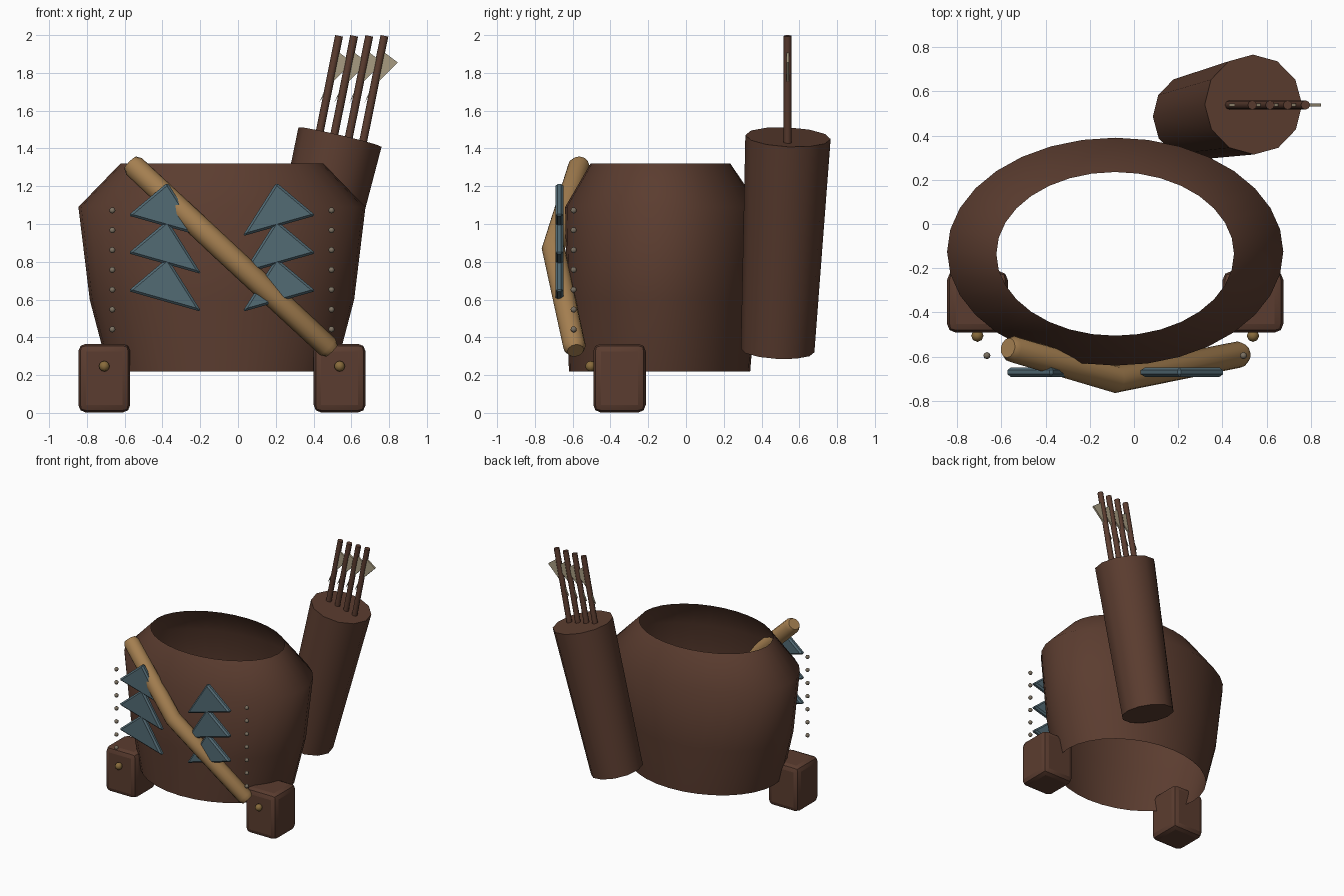
import bpy, bmesh
from math import cos, sin, pi, radians
from mathutils import Vector

if "Cube" in bpy.data.objects:
    bpy.data.objects.remove(bpy.data.objects["Cube"])

CX = -0.085  # symmetry plane of the armour


def material(name, rgb):
    m = bpy.data.materials.new(name)
    m.use_nodes = True
    m.diffuse_color = (*rgb, 1)
    m.node_tree.nodes["Principled BSDF"].inputs["Base Color"].default_value = (*rgb, 1)
    return m


LEATHER = material("brown leather", (0.105, 0.046, 0.029))
STRAP = material("tan strap", (0.37, 0.21, 0.08))
BLUE = material("slate blue", (0.085, 0.145, 0.175))
FEATHER = material("pale feather", (0.39, 0.33, 0.22))
STUD = material("dull metal", (0.2, 0.165, 0.12))
GOLD = material("brass", (0.25, 0.15, 0.045))


def finish(name, bm, mat, smooth=None):
    bmesh.ops.recalc_face_normals(bm, faces=bm.faces)
    me = bpy.data.meshes.new(name)
    bm.to_mesh(me)
    bm.free()
    me.materials.append(mat)
    if smooth:
        me.shade_smooth()
        me.set_sharp_from_angle(angle=radians(smooth))
    ob = bpy.data.objects.new(name, me)
    bpy.context.collection.objects.link(ob)
    return ob


def loft(name, rings, mat, caps, smooth):
    bm = bmesh.new()
    loops = [[bm.verts.new(p) for p in ring] for ring in rings]
    n = len(loops[0])
    for a, b in zip(loops, loops[1:]):
        for i in range(n):
            j = (i + 1) % n
            bm.faces.new((a[i], a[j], b[j], b[i]))
    if caps:
        bm.faces.new(loops[0])
        bm.faces.new(loops[-1])
    return finish(name, bm, mat, smooth)


def rod(name, path, mat, sides=12, smooth=50):
    """Sweep circles along (point, radius) pairs; joints are mitred."""
    pts = [Vector(p) for p, r in path]
    rings = []
    for i, (p, r) in enumerate(path):
        d = (pts[min(i + 1, len(pts) - 1)] - pts[max(i - 1, 0)]).normalized()
        u = d.cross(Vector((0, 1, 0))).normalized()
        v = d.cross(u)
        rings.append([pts[i] + r * (cos(2 * pi * k / sides) * u + sin(2 * pi * k / sides) * v)
                      for k in range(sides)])
    return loft(name, rings, mat, True, smooth)


def plate(name, outline, y, thick, mat, bevel=0):
    """Extrude an x-z outline along y."""
    bm = bmesh.new()
    f = bm.faces.new([bm.verts.new((x, y - thick / 2, z)) for x, z in outline])
    new = bmesh.ops.extrude_face_region(bm, geom=[f])["geom"]
    bmesh.ops.translate(bm, vec=(0, thick, 0),
                        verts=[g for g in new if isinstance(g, bmesh.types.BMVert)])
    if bevel:
        bmesh.ops.bevel(bm, geom=bm.edges[:], offset=bevel, segments=1, affect='EDGES')
    return finish(name, bm, mat)


def ball(name, loc, r, mat):
    bm = bmesh.new()
    bmesh.ops.create_uvsphere(bm, u_segments=8, v_segments=6, radius=r)
    bmesh.ops.translate(bm, verts=bm.verts, vec=loc)
    return finish(name, bm, mat, 60)


# Open torso shell: (height, x radius, y radius, y centre)
profile = [(0.22, 0.6, 0.48, -0.14), (0.6, 0.7, 0.5, -0.13),
           (1.09, 0.76, 0.515, -0.125), (1.32, 0.537, 0.37, -0.135)]
loft("torso_shell",
     [[(CX + rx * cos(2 * pi * k / 32), cy + ry * sin(2 * pi * k / 32), z) for k in range(32)]
      for z, rx, ry, cy in profile], LEATHER, False, 60)

# Quiver
rod("quiver", [((0.275, 0.485, 0.33), 0.195), ((0.54, 0.54, 1.46), 0.226)], LEATHER)

# Arrows with feathers
for i in range(4):
    top = 0.535 + 0.08 * i

    def shaft_x(z):
        return top - 0.2 * (2 - z)

    rod(f"arrow_shaft_{i + 1}", [((shaft_x(1.3), 0.538, 1.3), 0.021),
                                 ((top, 0.538, 1.996), 0.021)], LEATHER, 8)
    outline = [(0.0, 1.92), (0.1, 1.855), (0.0, 1.73), (-0.034, 1.64), (0.0, 1.78)]
    plate(f"arrow_feather_{i + 1}", [(shaft_x(z) + dx, z) for dx, z in outline],
          0.538, 0.014, FEATHER)

# Diagonal chest strap, bent over the front
rod("chest_strap", [((-0.57, -0.56, 1.325), 0.045), ((-0.55, -0.565, 1.305), 0.06),
                    ((CX, -0.702, 0.87), 0.062),
                    ((0.475, -0.59, 0.35), 0.06), ((0.495, -0.585, 0.33), 0.045)], STRAP)

# Mirrored parts; s = 1 is the left side
for side, s in (("right", -1), ("left", 1)):
    # Layered pointed chest plates
    for i in range(3):
        z = 1.22 - 0.2 * i
        plate(f"{side}_chest_plate_{i + 1}",
              [(CX + s * 0.288, z), (CX + s * 0.497, z - 0.175), (CX + s * 0.108, z - 0.285)],
              -0.67, 0.042, BLUE, 0.012)

    # Rows of studs
    for i in range(7):
        ball(f"{side}_stud_{i + 1}", (CX + s * 0.58, -0.595, 1.072 - 0.105 * i), 0.016, STUD)

    # Belt pouch and its button
    bm = bmesh.new()
    bmesh.ops.create_cube(bm, size=1)
    bmesh.ops.scale(bm, verts=bm.verts, vec=(0.275, 0.278, 0.364))
    bmesh.ops.bevel(bm, geom=bm.edges[:], offset=0.04, segments=2, profile=0.5, affect='EDGES')
    bmesh.ops.translate(bm, verts=bm.verts, vec=(CX + s * 0.623, -0.352, 0.184))
    finish(f"{side}_pouch", bm, LEATHER, 20)
    ball(f"{side}_pouch_button", (CX + s * 0.623, -0.505, 0.247), 0.028, GOLD)
